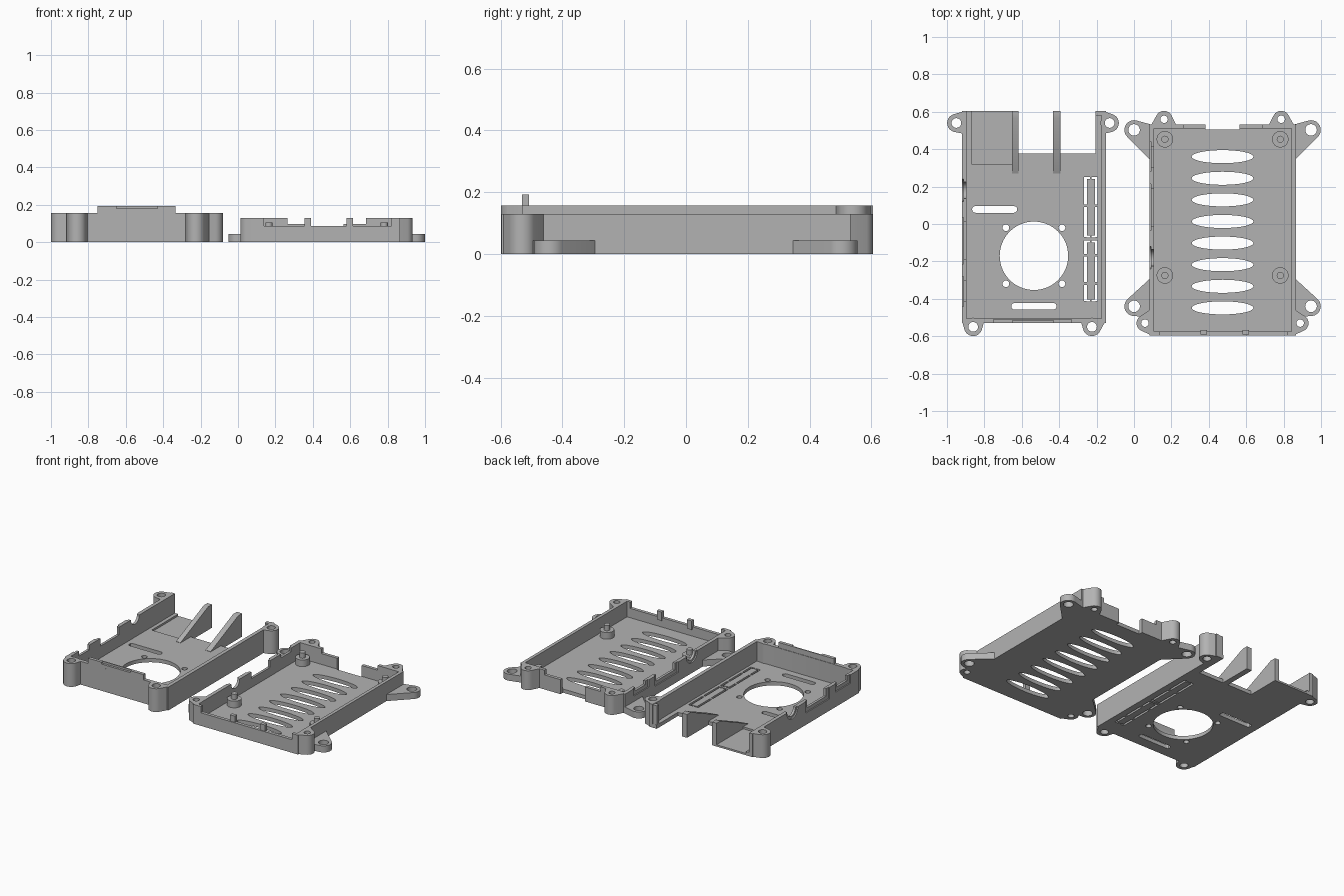
import bpy, bmesh, math

if "Cube" in bpy.data.objects:
    bpy.data.objects.remove(bpy.data.objects["Cube"])

grey = bpy.data.materials.new("case grey")
grey.diffuse_color = (0.45, 0.45, 0.45, 1)
grey.use_nodes = True
grey.node_tree.nodes["Principled BSDF"].inputs["Base Color"].default_value = grey.diffuse_color


def hull(points, z0, z1, name="piece"):
    """Upright prism over the convex outline of 2D points."""
    bm = bmesh.new()
    for x, y in points:
        bm.verts.new((x, y, z0))
        bm.verts.new((x, y, z1))
    res = bmesh.ops.convex_hull(bm, input=bm.verts)
    bmesh.ops.delete(bm, geom=list({g for g in res["geom_interior"] + res["geom_unused"]
                                    if isinstance(g, bmesh.types.BMVert)}), context='VERTS')
    bmesh.ops.dissolve_limit(bm, angle_limit=0.002, verts=bm.verts, edges=bm.edges)
    bmesh.ops.recalc_face_normals(bm, faces=bm.faces)
    me = bpy.data.meshes.new(name)
    bm.to_mesh(me)
    bm.free()
    ob = bpy.data.objects.new(name, me)
    bpy.context.collection.objects.link(ob)
    me.materials.append(grey)
    return ob


def box(x0, x1, y0, y1, z0, z1, name="piece"):
    return hull([(x0, y0), (x1, y0), (x1, y1), (x0, y1)], z0, z1, name)


def ring(x, y, rx, ry=None, n=32):
    ry = ry or rx
    return [(x + rx * math.cos(i * math.tau / n), y + ry * math.sin(i * math.tau / n)) for i in range(n)]


def side_prism(yz, x0, x1):
    """Prism running along x over a convex y-z outline."""
    ob = hull([(z, y) for y, z in yz], x0, x1)
    for v in ob.data.vertices:
        a, b, c = v.co
        v.co = (c, b, a)
    ob.data.flip_normals()
    return ob


def combine(target, tool, op):
    mod = target.modifiers.new("b", 'BOOLEAN')
    mod.operation, mod.object, mod.solver = op, tool, 'EXACT'
    bpy.context.view_layer.objects.active = target
    bpy.ops.object.modifier_apply(modifier=mod.name)
    bpy.data.objects.remove(tool)


def add(target, *tools):
    for t in tools:
        combine(target, t, 'UNION')


def cut(target, *tools):
    for t in tools:
        combine(target, t, 'DIFFERENCE')


def ports(body, x, top, floor, s):
    """Power, display and audio openings in the left wall; s mirrors them along y."""
    for y, w, z in ((0.36, 0.055, floor + 0.02), (0.09, 0.10, floor)):
        cut(body, box(x - 0.05, x + 0.05, s * y - w, s * y + w, z, 0.3),
            box(x - 0.05, x + 0.008, s * y - w - 0.025, s * y + w + 0.025, z - 0.025, 0.3))
    y = -0.18 * s
    u = ring(y, top, 0.045)
    cut(body, side_prism(ring(y, top, 0.06), x - 0.05, x + 0.008),
        side_prism(u, x - 0.05, x + 0.05))


FLOOR = 0.025

# ---- Lid: tray, corner bosses, front lip ----
H = 0.157
lid = box(-0.92, -0.15, -0.53, 0.605, 0, H, "fan_lid")
cut(lid, box(-0.895, -0.175, -0.505, 0.7, FLOOR, 0.3))
bosses = [(-0.95, 0.54, [(-0.9, 0.605), (-0.9, 0.48)]),
          (-0.13, 0.54, [(-0.17, 0.605), (-0.17, 0.48)]),
          (-0.86, -0.55, [(-0.92, -0.515), (-0.80, -0.515)]),
          (-0.225, -0.55, [(-0.285, -0.515), (-0.15, -0.515)])]
for x, y, root in bosses:
    add(lid, hull(ring(x, y, 0.049) + root, 0, H))
add(lid, box(-0.75, -0.335, -0.5299, -0.508, 0.1, 0.193))
cut(lid, box(-0.65, -0.43, -0.56, -0.515, 0.18, 0.25))

# Socket cutout in the floor, shallow socket recess
cut(lid, box(-0.62, -0.205, 0.378, 0.7, -0.1, 0.3),
    box(-0.87, -0.65, 0.322, 0.7, 0.012, 0.3))
# Sloping ribs between the sockets
for x0, x1 in ((-0.652, -0.618), (-0.432, -0.393)):
    add(lid, side_prism([(0.27, 0.005), (0.27, FLOOR + 0.002), (0.565, 0.157),
                         (0.605, 0.157), (0.605, 0.0), (0.378, 0.0)], x0, x1))
# Thick wall stub beside the right rear boss
add(lid, box(-0.205, -0.16, 0.58, 0.604, 0.01, H - 0.002))

# Fan opening with screw holes
fx, fy = -0.535, -0.17
cut(lid, hull(ring(fx, fy, 0.183, n=64), -0.1, 0.1))
for sx in (-1, 1):
    for sy in (-1, 1):
        cut(lid, hull(ring(fx + sx * 0.15, fy + sy * 0.15, 0.018, n=16), -0.1, 0.1))
# Rounded slots
for x, y in ((-0.745, 0.078), (-0.535, -0.44)):
    cut(lid, hull(ring(x - 0.103, y, 0.018, n=12) + ring(x + 0.103, y, 0.018, n=12), -0.1, 0.1))
# Break-out panel made of narrow slits
for x in (-0.259, -0.201):
    for y0, y1 in ((-0.413, -0.325), (-0.31, -0.175), (-0.16, -0.088), (-0.07, 0.09), (0.105, 0.25)):
        cut(lid, box(x - 0.007, x + 0.007, y0, y1, -0.1, 0.1))
for y in (-0.409, -0.094, -0.066, 0.246):
    cut(lid, box(-0.255, -0.234, y - 0.005, y + 0.005, -0.1, 0.1),
        box(-0.226, -0.205, y - 0.005, y + 0.005, -0.1, 0.1))
for x, y, root in bosses:
    cut(lid, hull(ring(x, y, 0.026, n=24), -0.1, 0.3))
ports(lid, -0.92, H, 0.105, -1)

# ---- Base: tray, bosses, mounting ears ----
H = 0.13
base = box(0.082, 0.865, -0.597, 0.532, 0, H, "vented_base")
cut(base, box(0.107, 0.843, -0.575, 0.51, FLOOR, 0.3))
cx = 0.4735
bosses = []
ears = []
for s in (-1, 1):
    bosses += [(cx + s * 0.313, 0.56, [(cx + s * 0.39, 0.515), (cx + s * 0.24, 0.515)]),
               (cx + s * 0.415, -0.53, [(cx + s * 0.375, -0.597), (cx + s * 0.375, -0.45)])]
    ears += [(cx + s * 0.473, 0.503, [(cx + s * 0.375, 0.53), (cx + s * 0.375, 0.33)]),
             (cx + s * 0.473, -0.44, [(cx + s * 0.375, -0.28), (cx + s * 0.375, -0.50)])]
for x, y, root in bosses:
    add(base, hull(ring(x, y, 0.045) + root, 0, H))
for x, y, root in ears:
    add(base, hull(ring(x, y, 0.052) + root, 0, 0.044))
for x, y, root in bosses:
    cut(base, hull(ring(x, y, 0.02, n=24), -0.1, 0.3))
for x, y, root in ears:
    cut(base, hull(ring(x, y, 0.031, n=24), -0.1, 0.3))

# Rear card opening and lowered rear wall
cut(base, box(0.265, 0.685, 0.505, 0.6, 0.098, 0.3),
    box(0.383, 0.565, 0.505, 0.6, -0.1, 0.3))
# Lowered front wall with two locating tabs
cut(base, box(0.14, 0.82, -0.7, -0.56, 0.088, 0.3))
for x in (0.373, 0.598):
    add(base, box(x - 0.018, x + 0.018, -0.592, -0.568, 0.07, H))
# Elliptical vents
for i in range(8):
    cut(base, hull(ring(cx, 0.36 - i * 0.1155, 0.165, 0.035, 40), -0.1, 0.1))
# Board posts with pins
for x in (0.165, 0.782):
    for y in (0.453, -0.275):
        add(base, hull(ring(x, y, 0.044), 0.01, 0.07),
            hull(ring(x, y, 0.019, n=20), 0.05, 0.105))
ports(base, 0.082, H, 0.085, 1)

# Smooth the rounded surfaces, keep edges crisp
for ob in (lid, base):
    bpy.ops.object.select_all(action='DESELECT')
    ob.select_set(True)
    bpy.context.view_layer.objects.active = ob
    bpy.ops.object.shade_smooth_by_angle(angle=math.radians(30))
